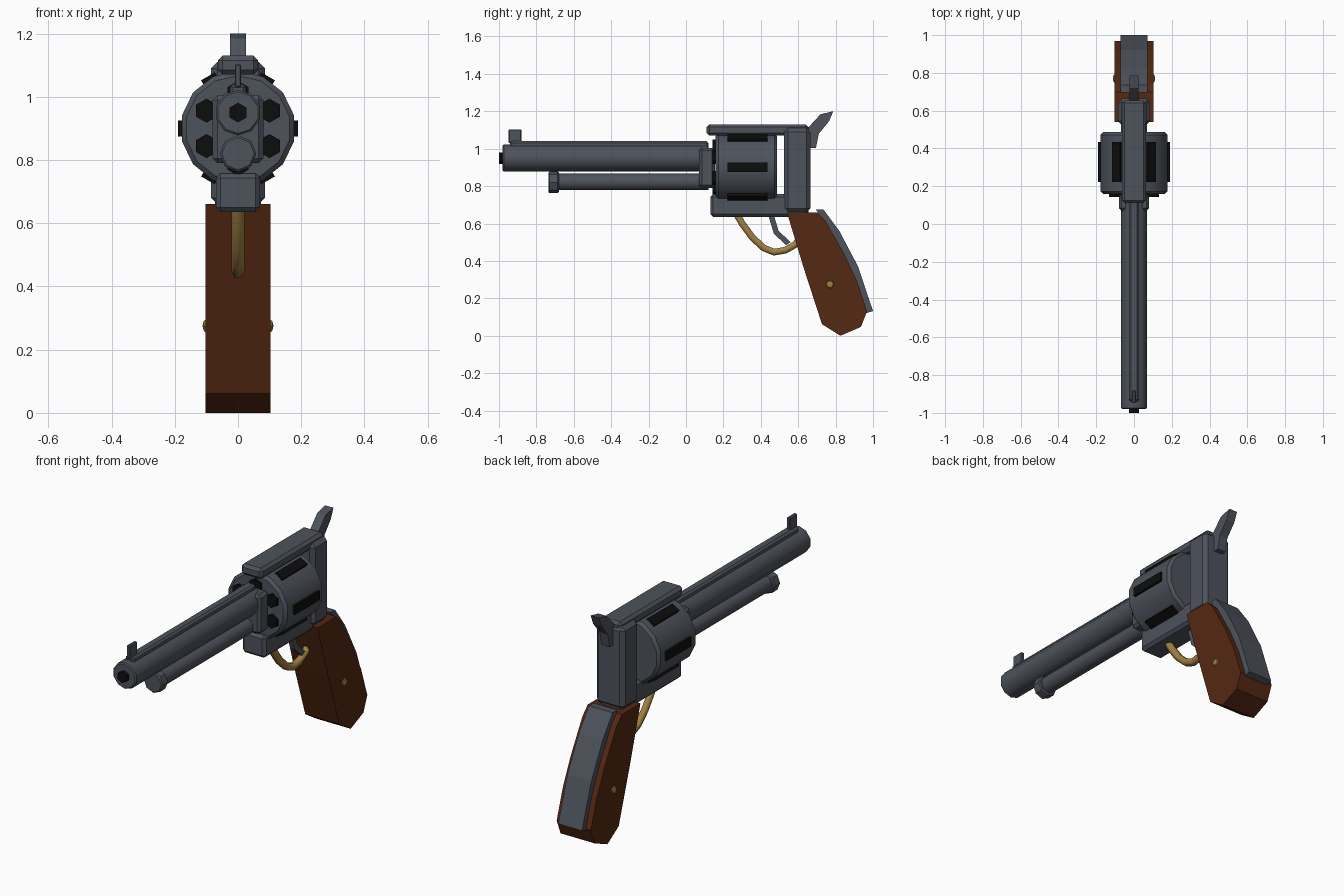
import bpy, math
from mathutils import Vector

if "Cube" in bpy.data.objects:
    bpy.data.objects.remove(bpy.data.objects["Cube"])


def material(name, rgb):
    m = bpy.data.materials.new(name)
    m.diffuse_color = (*rgb, 1)
    m.use_nodes = True
    m.node_tree.nodes["Principled BSDF"].inputs["Base Color"].default_value = m.diffuse_color
    return m


STEEL = material("blued_steel", (0.075, 0.085, 0.105))
WOOD = material("walnut", (0.09, 0.021, 0.006))
BRASS = material("brass", (0.36, 0.22, 0.055))
BLACK = material("black_bore", (0.004, 0.004, 0.004))


def bevel(ob, width):
    if width:
        m = ob.modifiers.new("bevel", 'BEVEL')
        m.width, m.segments = width, 1
        m.limit_method, m.angle_limit = 'ANGLE', math.radians(50)


def box(name, x, y, z, mat, bev=0.0):
    """Box from (min, max) ranges."""
    xs, ys, zs = x, y, z
    vs = [(a, b, c) for a in xs for b in ys for c in zs]
    fs = [(0, 1, 3, 2), (4, 6, 7, 5), (0, 4, 5, 1), (2, 3, 7, 6), (0, 2, 6, 4), (1, 5, 7, 3)]
    me = bpy.data.meshes.new(name)
    me.from_pydata(vs, [], fs)
    me.materials.append(mat)
    ob = bpy.data.objects.new(name, me)
    bpy.context.collection.objects.link(ob)
    bevel(ob, bev)
    return ob


def rod(name, x, z, y0, y1, r, sides, mat, bev=0.0, smooth=True):
    """Cylinder along y."""
    bpy.ops.mesh.primitive_cylinder_add(vertices=sides, radius=r, depth=y1 - y0,
                                        location=(x, (y0 + y1) / 2, z),
                                        rotation=(math.pi / 2, 0, 0))
    ob = bpy.context.object
    ob.name = name
    ob.data.materials.append(mat)
    if smooth:
        bpy.ops.object.shade_smooth_by_angle(angle=math.radians(40))
    bevel(ob, bev)
    return ob


def plate(name, pts, half, mat, bev=0.0):
    """Side profile of (y, z) points extruded across x."""
    n = len(pts)
    vs = [(s * half, y, z) for s in (-1, 1) for y, z in pts]
    fs = [tuple(range(n)), tuple(range(2 * n - 1, n - 1, -1))]
    fs += [(i, i + n, (i + 1) % n + n, (i + 1) % n) for i in range(n)]
    me = bpy.data.meshes.new(name)
    me.from_pydata(vs, [], fs)
    me.materials.append(mat)
    import bmesh
    bm = bmesh.new()
    bm.from_mesh(me)
    bmesh.ops.recalc_face_normals(bm, faces=bm.faces)
    bm.to_mesh(me)
    bm.free()
    ob = bpy.data.objects.new(name, me)
    bpy.context.collection.objects.link(ob)
    bevel(ob, bev)
    return ob


# Barrel, bore, rib and front sight
rod("barrel", 0, 0.95, -0.98, 0.12, 0.072, 10, STEEL, 0.006)
rod("bore", 0, 0.95, -1.0, -0.97, 0.031, 6, BLACK, smooth=False)
box("barrel_rib", (-0.026, 0.026), (-0.94, 0.12), (1.0, 1.04), STEEL, 0.01)
box("front_sight", (-0.01, 0.01), (-0.948, -0.88), (1.03, 1.103), STEEL, 0.004)

# Ejector rod under the barrel
rod("ejector_rod", 0, 0.823, -0.70, 0.12, 0.045, 10, STEEL)
rod("ejector_cap", 0, 0.82, -0.735, -0.68, 0.058, 8, STEEL, 0.006)

# Frame
box("barrel_collar", (-0.08, 0.08), (0.07, 0.155), (0.79, 1.005), STEEL, 0.015)
box("top_strap", (-0.064, 0.064), (0.11, 0.655), (1.07, 1.13), STEEL, 0.015)
box("lower_frame", (-0.07, 0.07), (0.13, 0.655), (0.635, 0.758), STEEL, 0.015)
box("recoil_shield", (-0.085, 0.085), (0.525, 0.665), (0.66, 1.11), STEEL, 0.02)

# Cylinder with six chambers and six flutes
CZ = 0.9
rod("cylinder", 0, CZ, 0.158, 0.487, 0.182, 14, STEEL, 0.015)
for i in range(6):
    a = math.radians(30 + 60 * i)
    rod(f"chamber_{i}", 0.115 * math.cos(a), CZ + 0.112 * math.sin(a),
        0.143, 0.17, 0.038, 6, BLACK, smooth=False)
    f = box(f"flute_{i}", (-0.012, 0.012), (0.223, 0.435), (-0.025, 0.025), BLACK)
    b = math.radians(60 * i)
    f.location = (0.178 * math.cos(b), 0, CZ + 0.178 * math.sin(b))
    f.rotation_euler = (0, -b, 0)

# Hammer and trigger
plate("hammer", [(0.64, 1.005), (0.695, 1.005), (0.71, 1.08), (0.765, 1.147),
                 (0.787, 1.2), (0.72, 1.185), (0.655, 1.115)], 0.025, STEEL)
plate("trigger", [(0.435, 0.66), (0.465, 0.66), (0.495, 0.56), (0.56, 0.50),
                  (0.535, 0.485), (0.47, 0.545)], 0.013, STEEL)

# Trigger guard: bent brass tube
cu = bpy.data.curves.new("trigger_guard", 'CURVE')
cu.dimensions = '3D'
cu.bevel_depth, cu.bevel_resolution = 0.021, 1
path = [(0.26, 0.67), (0.30, 0.60), (0.355, 0.525), (0.415, 0.47),
        (0.47, 0.447), (0.53, 0.457), (0.58, 0.485), (0.62, 0.53)]
sp = cu.splines.new('POLY')
sp.points.add(len(path) - 1)
for p, (y, z) in zip(sp.points, path):
    p.co = (0, y, z, 1)
cu.use_fill_caps = True
cu.materials.append(BRASS)
guard = bpy.data.objects.new("trigger_guard", cu)
bpy.context.collection.objects.link(guard)

# Grip and steel backstrap
plate("grip", [(0.54, 0.66), (0.70, 0.66), (0.745, 0.615), (0.845, 0.44), (0.915, 0.29),
               (0.968, 0.13), (0.935, 0.047), (0.825, 0.0), (0.727, 0.062),
               (0.63, 0.36), (0.565, 0.575)], 0.103, WOOD)
plate("backstrap", [(0.695, 0.675), (0.735, 0.675), (0.82, 0.56), (0.92, 0.37),
                    (1.0, 0.132), (0.955, 0.118), (0.88, 0.33), (0.79, 0.51)], 0.072, STEEL)

# Brass grip screws on both sides
for side in (-1, 1):
    bpy.ops.mesh.primitive_uv_sphere_add(segments=6, ring_count=4, radius=0.026,
                                         location=(side * 0.098, 0.77, 0.275),
                                         rotation=(0, math.pi / 2, 0))
    s = bpy.context.object
    s.name = "grip_screw_left" if side < 0 else "grip_screw_right"
    s.scale = (1, 1, 0.55)
    s.data.materials.append(BRASS)
